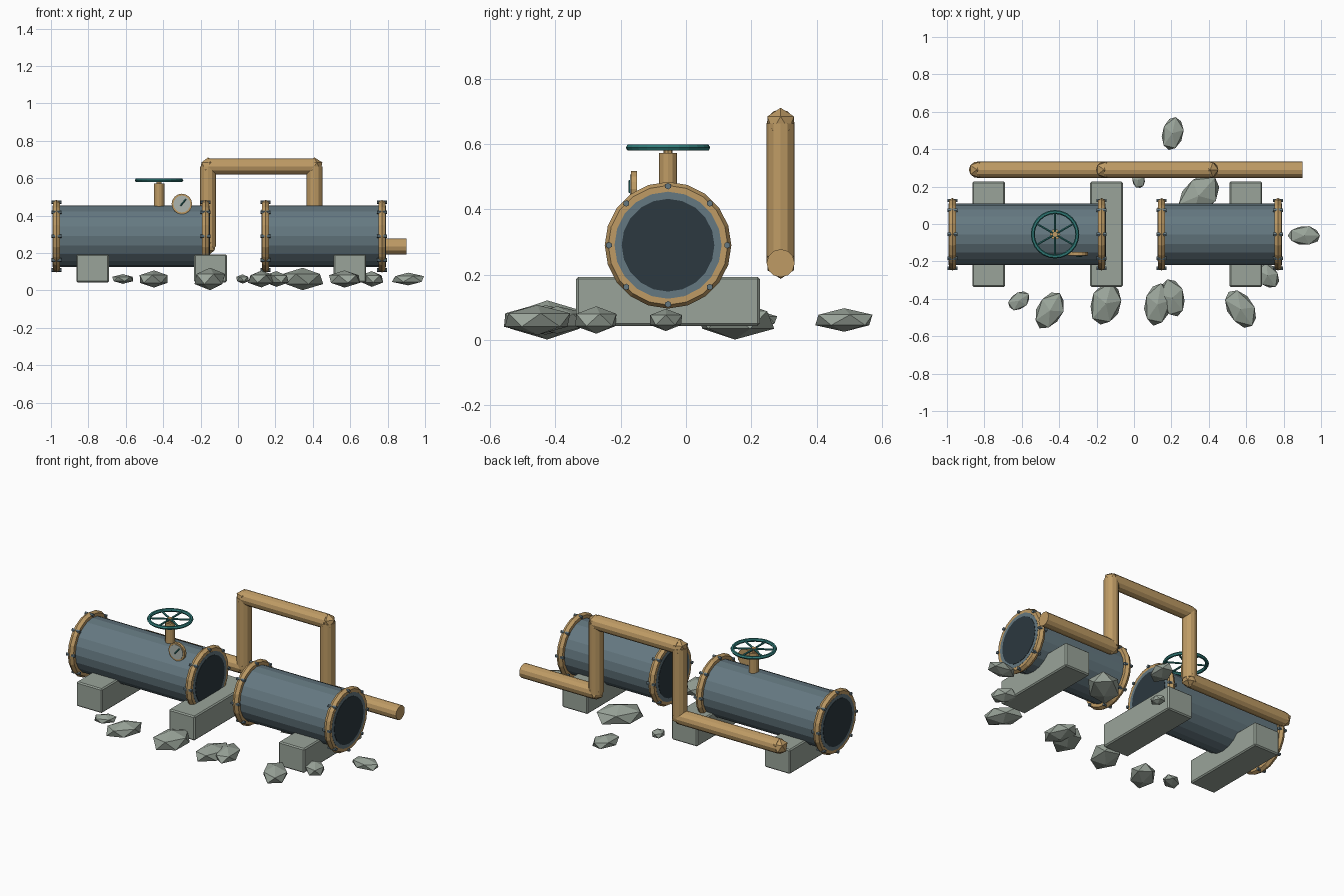
import bpy, math, random
from mathutils import Vector

if "Cube" in bpy.data.objects:
    bpy.data.objects.remove(bpy.data.objects["Cube"])
random.seed(4)


def material(name, rgb):
    m = bpy.data.materials.new(name)
    m.diffuse_color = (*rgb, 1)
    m.use_nodes = True
    m.node_tree.nodes["Principled BSDF"].inputs["Base Color"].default_value = m.diffuse_color
    return m


STEEL = material("steel_blue", (0.13, 0.19, 0.22))
BRASS = material("brass", (0.52, 0.33, 0.13))
DARK = material("dark_opening", (0.025, 0.04, 0.05))
TEAL = material("teal", (0.03, 0.20, 0.19))
STONE = material("stone", (0.32, 0.37, 0.32))
DIAL = material("dial", (0.42, 0.46, 0.43))


def finish(name, mat):
    o = bpy.context.object
    o.name = name
    o.data.materials.append(mat)
    return o


def rod(name, a, b, r, mat, sides=12):
    """Straight cylinder between two points."""
    a, b = Vector(a), Vector(b)
    d = b - a
    bpy.ops.mesh.primitive_cylinder_add(vertices=sides, radius=r, depth=d.length, location=(a + b) / 2)
    o = finish(name, mat)
    o.rotation_euler = d.to_track_quat('Z', 'Y').to_euler()
    return o


def torus(name, loc, rot, major, minor, seg, mseg, mat):
    bpy.ops.mesh.primitive_torus_add(location=loc, rotation=rot, major_radius=major, minor_radius=minor,
                                     major_segments=seg, minor_segments=mseg)
    return finish(name, mat)


AY, AZ = -0.055, 0.29  # axis of the large pipe

# Large pipe sections with dark ends, flanges and bolts
for side, x0, x1 in (("left", -0.971, -0.173), ("right", 0.148, 0.77)):
    rod(side + "_pipe", (x0 - 0.02, AY, AZ), (x1 + 0.02, AY, AZ), 0.164, STEEL, 20)
    rod(side + "_pipe_opening", (x0 - 0.022, AY, AZ), (x1 + 0.022, AY, AZ), 0.142, DARK, 20)
    for end, x in (("start", x0), ("end", x1)):
        torus(f"{side}_{end}_flange", (x, AY, AZ), (0, math.pi / 2, 0), 0.172, 0.022, 20, 6, BRASS)
        for i in range(8):
            t = i * math.pi / 4
            y, z = AY + 0.181 * math.cos(t), AZ + 0.181 * math.sin(t)
            rod(f"{side}_{end}_bolt_{i}", (x - 0.027, y, z), (x + 0.027, y, z), 0.01, STEEL, 6)

# Stone supports
for i, x in enumerate((-0.777, -0.147, 0.598)):
    bpy.ops.mesh.primitive_cube_add(size=1, location=(x, AY, 0.118))
    o = finish(f"support_{i}", STONE)
    o.scale = (0.175, 0.563, 0.15)
    bpy.ops.object.transform_apply(location=False, rotation=False, scale=True)
    b = o.modifiers.new("edge", 'BEVEL')
    b.width, b.segments = 0.007, 1

# Thin bypass pipe with faceted joints
path = [(-0.84, 0.235), (-0.16, 0.235), (-0.16, 0.663), (0.408, 0.663), (0.408, 0.235), (0.9, 0.235)]
path = [(x, 0.29, z) for x, z in path]
for i, (a, b) in enumerate(zip(path, path[1:])):
    rod(f"bypass_pipe_{i}", a, b, 0.043, BRASS, 12)
    bpy.ops.mesh.primitive_ico_sphere_add(subdivisions=1, radius=0.048, location=a)
    finish(f"bypass_joint_{i}", BRASS)

# Valve stem and hand wheel
VX, WZ = -0.422, 0.589
rod("valve_stem", (VX, AY, 0.42), (VX, AY, 0.572), 0.028, BRASS, 12)
rod("valve_hub", (VX, AY, 0.57), (VX, AY, 0.596), 0.014, BRASS, 8)
torus("valve_wheel", (VX, AY, WZ), (0, 0, 0), 0.119, 0.0105, 24, 6, TEAL)
for i in range(3):
    t = math.pi / 2 + i * math.pi / 3
    dx, dy = 0.117 * math.cos(t), 0.117 * math.sin(t)
    rod(f"wheel_spoke_{i}", (VX - dx, AY - dy, WZ), (VX + dx, AY + dy, WZ), 0.006, TEAL, 6)

# Pressure gauge
GX, GZ = -0.3, 0.462
rod("gauge_case", (GX, -0.15, GZ), (GX, -0.168, GZ), 0.055, BRASS, 16)
rod("gauge_dial", (GX, -0.16, GZ), (GX, -0.171, GZ), 0.045, DIAL, 16)
rod("gauge_needle", (GX - 0.008, -0.172, GZ - 0.01), (GX + 0.022, -0.172, GZ + 0.026), 0.004, TEAL, 4)

# Scattered rocks: x, y, half length, half width, half height, turn
rocks = [(-0.615, -0.41, .065, .045, .026, 35), (-0.45, -0.463, .108, .07, .046, 60),
         (-0.15, -0.425, .118, .082, .06, 75), (0.125, -0.43, .115, .072, .045, 80),
         (0.205, -0.395, .105, .066, .042, 105), (0.57, -0.455, .115, .072, .046, -55),
         (0.715, -0.275, .073, .055, .042, -55), (0.91, -0.062, .088, .052, .034, 0),
         (0.205, 0.485, .095, .058, .036, 78), (0.025, 0.235, .044, .036, .025, 100),
         (0.345, 0.15, .14, .09, .06, 48)]
for i, (x, y, a, b, c, turn) in enumerate(rocks):
    bpy.ops.mesh.primitive_ico_sphere_add(subdivisions=1, radius=1, location=(x, y, 0.061))
    o = finish(f"rock_{i}", STONE)
    for v in o.data.vertices:
        k = random.uniform(1.03, 1.14)
        v.co.x *= k
        v.co.y *= k
    o.scale = (a, b, c)
    o.rotation_euler.z = math.radians(turn)
